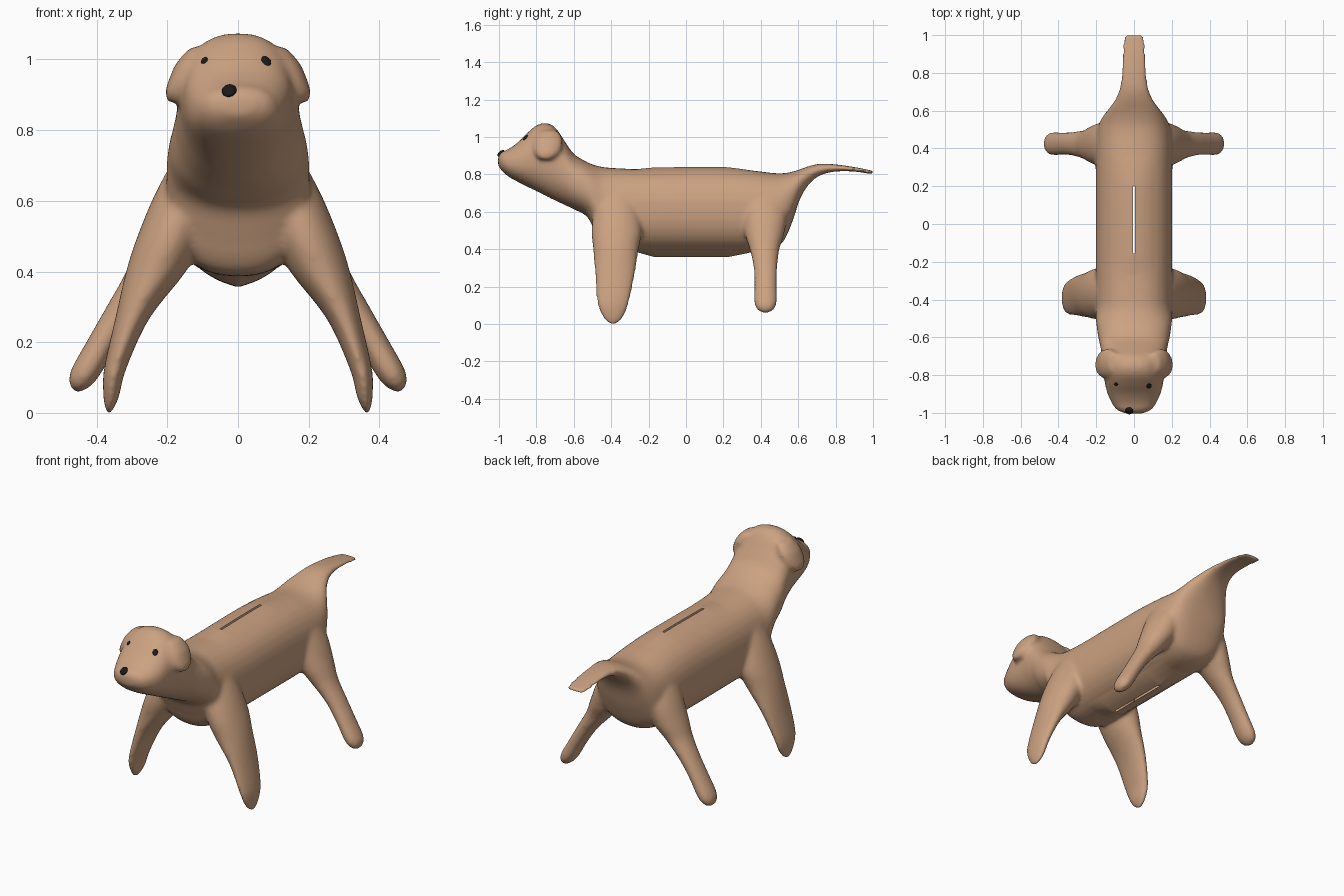
import bpy, bmesh, math
from mathutils import Vector
from mathutils.bvhtree import BVHTree

if "Cube" in bpy.data.objects:
    bpy.data.objects.remove(bpy.data.objects["Cube"])

N = 32  # points round each cross-section


def material(name, rgb):
    m = bpy.data.materials.new(name)
    m.diffuse_color = (*rgb, 1)
    m.use_nodes = True
    m.node_tree.nodes["Principled BSDF"].inputs["Base Color"].default_value = m.diffuse_color
    return m


def spline(rows, steps=4):
    """Catmull-Rom interpolation through rows of numbers."""
    out = []
    for i in range(len(rows) - 1):
        p1, p2 = rows[i], rows[i + 1]
        p0, p3 = rows[max(i - 1, 0)], rows[min(i + 2, len(rows) - 1)]
        for k in range(steps):
            t = k / steps
            out.append([0.5 * (2*b + (c - a)*t + (2*a - 5*b + 4*c - d)*t*t + (3*b - a - 3*c + d)*t**3)
                        for a, b, c, d in zip(p0, p1, p2, p3)])
    return out + [list(rows[-1])]


def loft(bm, rows, upright, side=1, power=2.0):
    """Skin rings (x, y, z, half_a, half_b); upright limbs use flat rings."""
    rings = []
    for x, y, z, a, b in spline(rows):
        ring = []
        for k in range(N):
            c, s = math.cos(math.tau * k / N), math.sin(math.tau * k / N)
            u = a * math.copysign(abs(c) ** (2 / power), c)
            v = b * math.copysign(abs(s) ** (2 / power), s)
            co = (x + u, y + v, z) if upright else (x + u, y, z + v)
            ring.append(bm.verts.new((co[0] * side, co[1], co[2])))
        rings.append(ring)
    faces = [bm.faces.new(rings[0]), bm.faces.new(rings[-1])]
    for r, q in zip(rings, rings[1:]):
        faces += [bm.faces.new((r[k], r[(k + 1) % N], q[(k + 1) % N], q[k])) for k in range(N)]
    bmesh.ops.recalc_face_normals(bm, faces=faces)


# Head, trunk and tail: y, half width, top z, bottom z
profile = [
    (-1.005, .04, .895, .845), (-.985, .09, .92, .82), (-.95, .117, .935, .788), (-.90, .14, .97, .76),
    (-.85, .153, 1.02, .735), (-.80, .16, 1.062, .71), (-.75, .165, 1.075, .685),
    (-.70, .172, 1.052, .66), (-.65, .178, .98, .637), (-.60, .19, .91, .613), (-.53, .2, .866, .575),
    (-.49, .203, .85, .50), (-.45, .203, .84, .42), (-.40, .203, .835, .39), (-.25, .203, .828, .385),
    (0, .203, .83, .383), (.20, .203, .83, .383), (.36, .203, .82, .385), (.46, .20, .808, .40),
    (.52, .19, .806, .44), (.57, .165, .815, .55), (.61, .135, .827, .67), (.66, .10, .845, .75),
    (.72, .077, .857, .796), (.80, .067, .853, .815), (.90, .063, .839, .815),
    (.98, .06, .823, .803), (1.005, .045, .818, .800)]
front_leg = [
    (.12, -.37, .74, .05, .09), (.15, -.37, .62, .085, .12), (.19, -.37, .50, .095, .135),
    (.232, -.375, .40, .085, .122), (.30, -.38, .265, .048, .107), (.349, -.39, .12, .031, .087),
    (.358, -.39, .05, .023, .063), (.364, -.39, .012, .013, .035), (.365, -.39, -.003, .006, .015)]
rear_leg = [
    (.11, .40, .72, .06, .11), (.15, .42, .60, .085, .12), (.195, .42, .48, .09, .105),
    (.245, .42, .40, .072, .08), (.32, .425, .30, .053, .064), (.383, .425, .20, .047, .061),
    (.428, .425, .12, .046, .062), (.445, .425, .08, .034, .048), (.452, .425, .06, .012, .02)]
ear = [
    (.10, -.735, 1.035, .035, .05), (.132, -.735, .99, .043, .075), (.158, -.74, .94, .039, .075),
    (.173, -.745, .905, .034, .06), (.178, -.75, .88, .022, .035)]

bm = bmesh.new()
loft(bm, [(0, y, (t + b) / 2, w, (t - b) / 2) for y, w, t, b in profile], False, power=2.3)
for side in (1, -1):
    for limb in (front_leg, rear_leg, ear):
        loft(bm, limb, True, side)
raw = bpy.data.meshes.new("dog_parts")
bm.to_mesh(raw)
bm.free()

# Fuse the parts into one smooth skin
temp = bpy.data.objects.new("dog_parts", raw)
bpy.context.collection.objects.link(temp)
rem = temp.modifiers.new("fuse", 'REMESH')
rem.mode, rem.voxel_size = 'VOXEL', 0.01
smo = temp.modifiers.new("soften", 'SMOOTH')
smo.factor, smo.iterations = 0.5, 14
mesh = bpy.data.meshes.new_from_object(temp.evaluated_get(bpy.context.evaluated_depsgraph_get()))
bpy.data.objects.remove(temp)

# Belly and back ridges, then the narrow open seam
bm = bmesh.new()
bm.from_mesh(mesh)
for v in bm.verts:
    x, y, z = v.co
    fade = max(0, min(1, (y + .27) / .1, (.36 - y) / .14)) * max(0, 1 - abs(x) / .11)
    if z < .5:
        v.co.z -= .028 * fade
    elif z > .75:
        v.co.z += .01 * fade
for sx in (-.006, .006):
    geom = bm.verts[:] + bm.edges[:] + bm.faces[:]
    bmesh.ops.bisect_plane(bm, geom=geom, plane_co=(sx, 0, 0), plane_no=(1, 0, 0))
slot = [f for f in bm.faces if abs(f.calc_center_median().x) < .006
        and -.15 < f.calc_center_median().y < .2]
bmesh.ops.delete(bm, geom=slot, context='FACES')
for f in bm.faces:
    f.smooth = True
tree = BVHTree.FromBMesh(bm)
bm.to_mesh(mesh)
bm.free()
mesh.materials.clear()
mesh.materials.append(material("tan_coat", (.60, .36, .22)))
body = bpy.data.objects.new("dog_body", mesh)
bpy.context.collection.objects.link(body)

# Eyes and nose: flattened beads laid on the face
black = material("black", (.01, .01, .01))
for name, x, z, size in (("left_eye", -.095, .997, (.010, .012, .006)),
                         ("right_eye", .08, .996, (.014, .018, .006)),
                         ("nose", -.025, .912, (.021, .023, .012))):
    hit, normal, _, _ = tree.ray_cast(Vector((x, -2, z)), Vector((0, 1, 0)))
    bpy.ops.mesh.primitive_uv_sphere_add(segments=20, ring_count=12, radius=1, location=hit)
    bead = bpy.context.object
    bead.name = name
    bead.scale = size
    bead.rotation_euler = normal.to_track_quat('Z', 'Y').to_euler()
    bead.data.materials.append(black)
    bpy.ops.object.shade_smooth()
